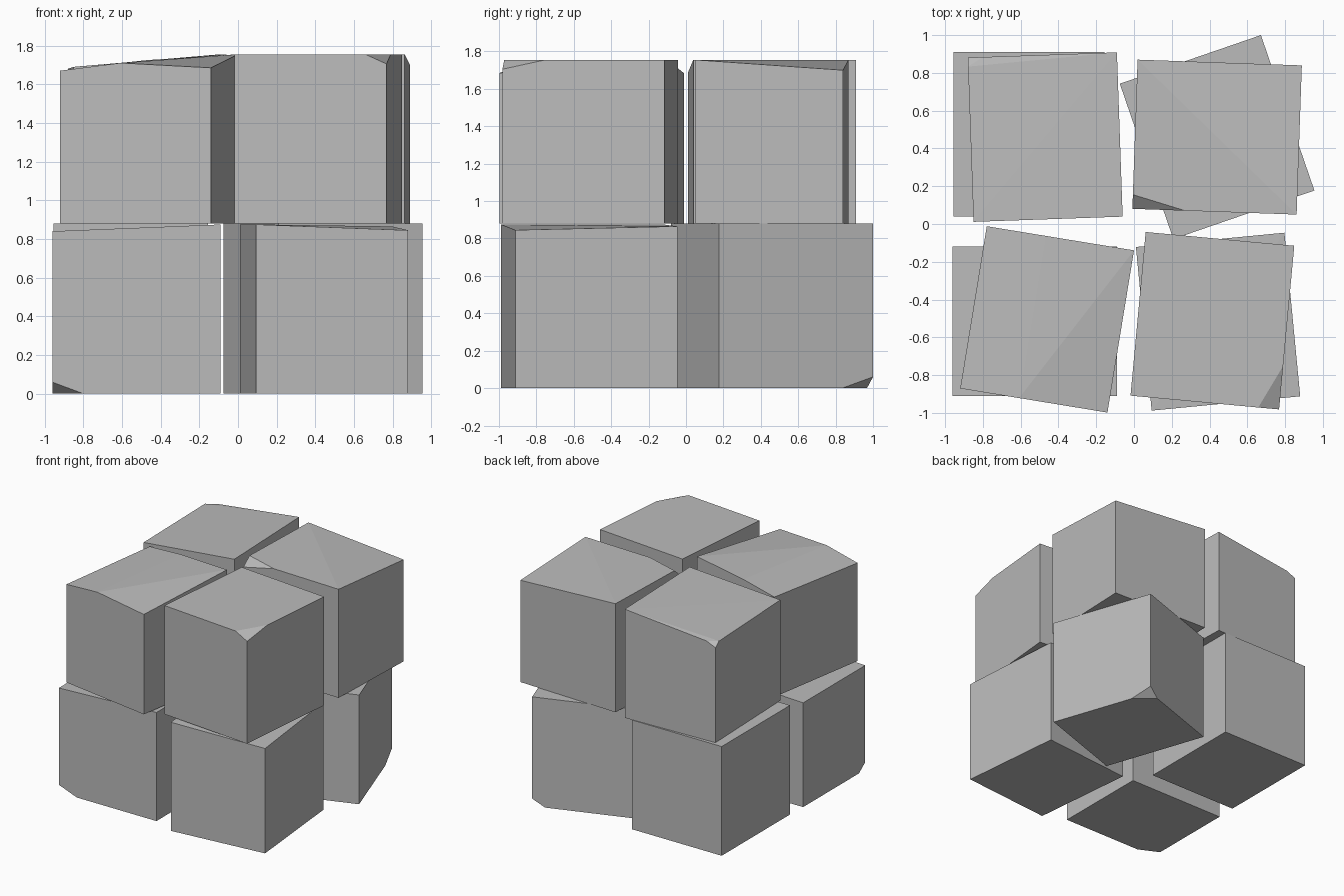
import bpy, bmesh, math
from mathutils import Matrix

cube = bpy.data.objects.get("Cube")
if cube:
    bpy.data.objects.remove(cube, do_unlink=True)

# Single stone colour
stone = bpy.data.materials.new("grey_stone")
stone.use_nodes = True
stone.diffuse_color = (0.5, 0.5, 0.5, 1)
stone.node_tree.nodes["Principled BSDF"].inputs["Base Color"].default_value = (0.5, 0.5, 0.5, 1)

CORNERS = [(-1, -1), (1, -1), (1, 1), (-1, 1)]
MID, TOP = 0.88, 1.755


def block(name, centre, size, angle, low, high, worn=()):
    """Convex block: corner heights below and above, plus worn edge points (in half sizes)."""
    points = [(u, v, z) for heights in (low, high) for (u, v), z in zip(CORNERS, heights)]
    bm = bmesh.new()
    for u, v, z in points + list(worn):
        bm.verts.new((u * size[0] / 2, v * size[1] / 2, z))
    hull = bmesh.ops.convex_hull(bm, input=bm.verts)
    loose = {g for g in hull["geom_interior"] + hull["geom_unused"]
             if isinstance(g, bmesh.types.BMVert)}
    bmesh.ops.delete(bm, geom=list(loose), context='VERTS')
    bmesh.ops.dissolve_limit(bm, angle_limit=math.radians(0.5), verts=bm.verts, edges=bm.edges)
    bmesh.ops.recalc_face_normals(bm, faces=bm.faces)
    bm.transform(Matrix.Translation((*centre, 0)) @ Matrix.Rotation(math.radians(angle), 4, 'Z'))
    mesh = bpy.data.meshes.new(name)
    bm.to_mesh(mesh)
    bm.free()
    mesh.materials.append(stone)
    bpy.context.collection.objects.link(bpy.data.objects.new(name, mesh))


flat, mid = [0] * 4, [MID] * 4
narrow, wide = (0.79, 0.87), (0.87, 0.79)

# Lower layer
block("lower_front_right_block", (-0.525, -0.515), wide, 0,
      (0.06, 0, 0, 0), (0.84, 0.875, 0.875, 0.84), [(-0.63, -1, 0), (-1, -0.8, 0)])
block("lower_front_left_block", (0.445, -0.517), narrow, 5.5,
      flat, (0.875, 0.845, 0.865, 0.875))
block("lower_back_right_block", (-0.555, 0.475), (0.8, 0.87), 0, flat, mid)
block("lower_back_left_block", (0.44, 0.46), narrow, 19,
      (0, 0, 0.06, 0), mid, [(1, 0.6, 0), (0.75, 1, 0)])

# Upper layer
block("upper_front_right_block", (-0.46, -0.505), narrow, -9.3,
      mid, (1.67, 1.685, TOP, 1.685), [(-0.2, -1, 1.71), (-0.2, 1, 1.725)])
block("upper_front_left_block", (0.415, -0.512), narrow, -5.3,
      mid, (TOP, 1.705, TOP, TOP), [(0.72, -1, TOP), (1, -0.47, TOP)])
block("upper_back_right_block", (-0.47, 0.46), narrow, 2,
      mid, (1.69, TOP, TOP, 1.645), [(-0.8, 1, 1.68), (-1, 0.89, 1.68)])
block("upper_back_left_block", (0.44, 0.46), wide, -2,
      mid, (1.69, TOP, 1.70, TOP), [(-0.36, -1, TOP), (-1, -0.81, TOP)])
